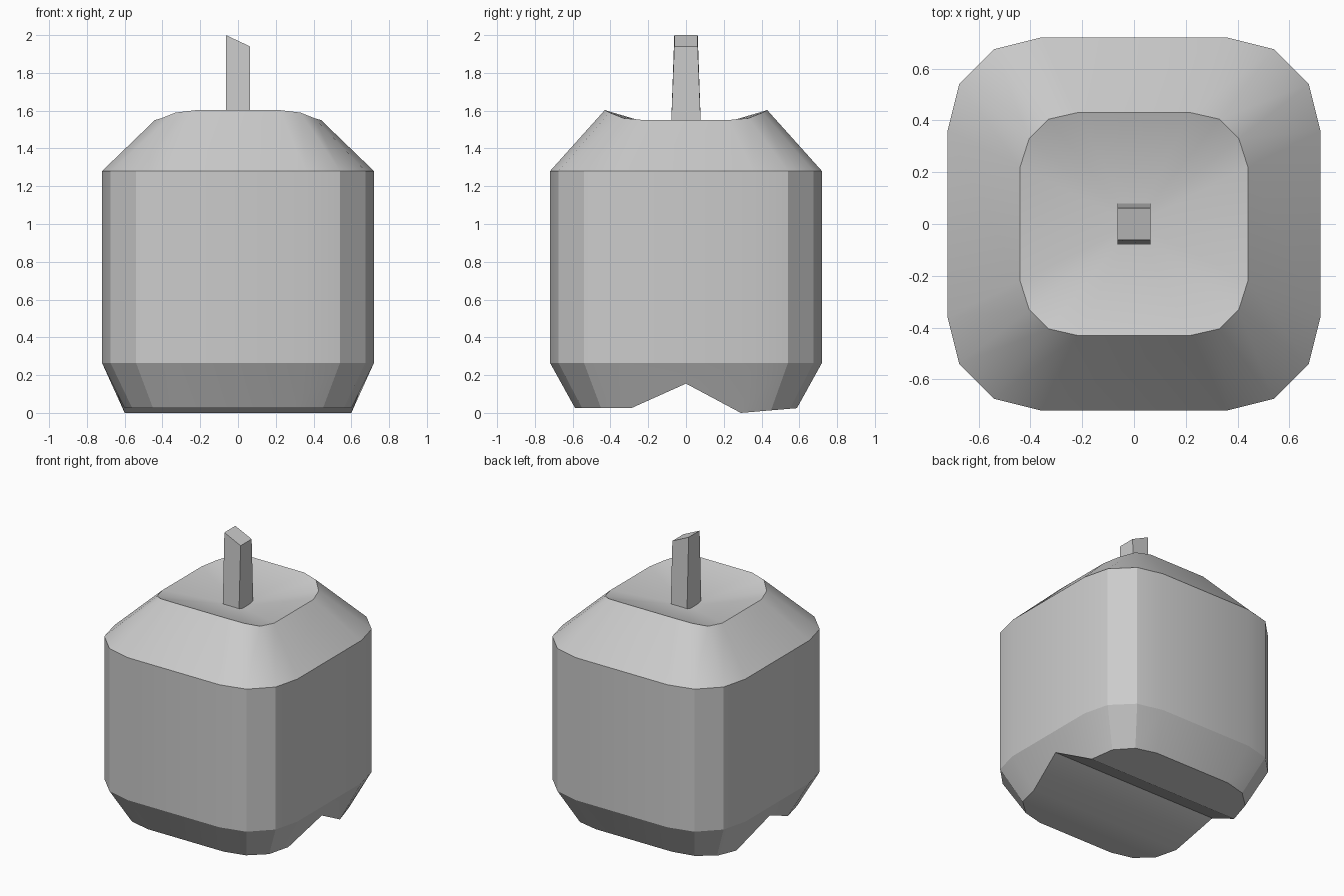
import bpy, bmesh, math

if "Cube" in bpy.data.objects:
    bpy.data.objects.remove(bpy.data.objects["Cube"])


def ring(bm, corner, height):
    """16-sided rounded square from one corner's 4 points, starting at +x going to +y."""
    verts = []
    for sx, sy, pts in ((1, 1, corner), (-1, 1, corner[::-1]),
                        (-1, -1, corner), (1, -1, corner[::-1])):
        verts += [bm.verts.new((sx * x, sy * y, height(sy * y))) for x, y in pts]
    return verts


def bridge(bm, a, b):
    n = len(a)
    for i in range(n):
        j = (i + 1) % n
        bm.faces.new((a[i], a[j], b[j], b[i]))


def finish(bm, name, angle=25):
    bmesh.ops.recalc_face_normals(bm, faces=bm.faces)
    mesh = bpy.data.meshes.new(name)
    bm.to_mesh(mesh)
    bm.free()
    ob = bpy.data.objects.new(name, mesh)
    bpy.context.collection.objects.link(ob)
    bpy.ops.object.select_all(action='DESELECT')
    ob.select_set(True)
    bpy.context.view_layer.objects.active = ob
    bpy.ops.object.shade_smooth_by_angle(angle=math.radians(angle))
    return ob


# Apple body
bm = bmesh.new()
wide = [(0.72, 0.36), (0.675, 0.54), (0.54, 0.675), (0.72 * 0.5, 0.72)]
foot = [(0.60, 0.29), (0.56, 0.45), (0.45, 0.55), (0.30, 0.587)]
rim = [(0.44, 0.22), (0.405, 0.33), (0.33, 0.405), (0.22, 0.43)]


def foot_z(y):
    return 0.025 if y < 0 else 0.025 * (y - 0.29) / 0.297


def rim_z(y):
    return {0.22: 1.55, 0.33: 1.56, 0.405: 1.59, 0.43: 1.603}[abs(y)]


bottom = ring(bm, foot, foot_z)
low = ring(bm, wide, lambda y: 0.265)
high = ring(bm, wide, lambda y: 1.28)
top = ring(bm, rim, rim_z)
bridge(bm, low, high)
bridge(bm, high, top)

# Lower band, with the left and right sides notched by the groove
notch_r = bm.verts.new((0.66, 0, 0.155))
notch_l = bm.verts.new((-0.66, 0, 0.155))
for i in range(16):
    j = (i + 1) % 16
    if i in (7, 15):
        n = notch_l if i == 7 else notch_r
        bm.faces.new((bottom[i], n, low[i]))
        bm.faces.new((n, low[j], low[i]))
        bm.faces.new((n, bottom[j], low[j]))
    else:
        bm.faces.new((bottom[i], bottom[j], low[j], low[i]))

# Grooved underside, in strips running along x
right = [bottom[k] for k in (3, 2, 1, 0)] + [notch_r] + [bottom[k] for k in (15, 14, 13, 12)]
left = [bottom[k] for k in (4, 5, 6, 7)] + [notch_l] + [bottom[k] for k in (8, 9, 10, 11)]
for k in range(8):
    bm.faces.new((right[k], right[k + 1], left[k + 1], left[k]))

# Dished top
centre = bm.verts.new((0, 0, 1.475))
for i in range(16):
    bm.faces.new((top[i], top[(i + 1) % 16], centre))
finish(bm, "apple_body")

# Tapered stem with a slanted tip
bm = bmesh.new()
bmesh.ops.create_cube(bm, size=2)
for v in bm.verts:
    x, y, z = v.co
    if z > 0:
        v.co = (0.064 * x, 0.062 * y, 1.97 - 0.03 * x)
    else:
        v.co = (0.064 * x, 0.081 * y, 1.46)
finish(bm, "stem")
